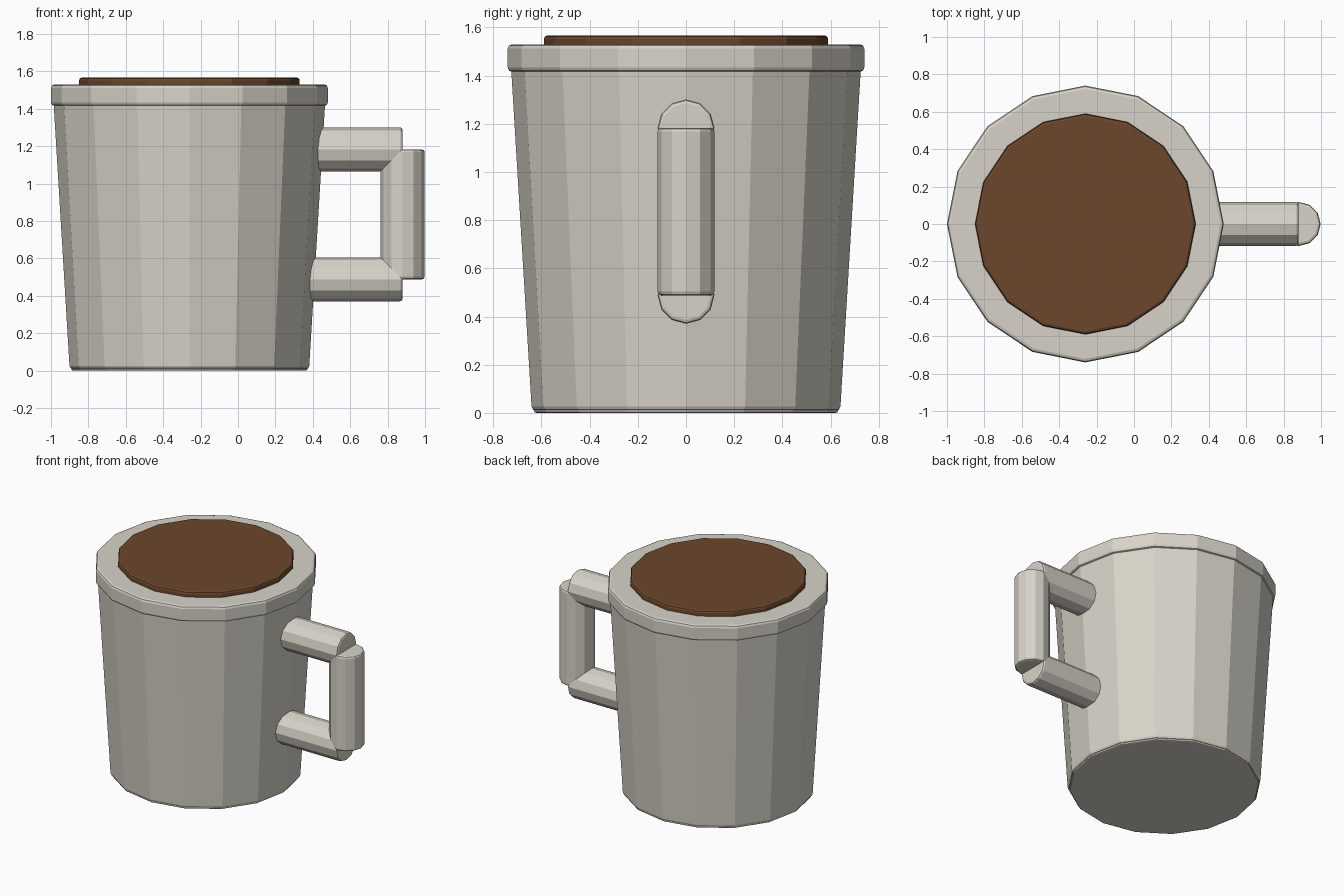
import bpy, math
from mathutils import Vector

if "Cube" in bpy.data.objects:
    bpy.data.objects.remove(bpy.data.objects["Cube"])


def material(name, color):
    m = bpy.data.materials.new(name)
    m.diffuse_color = (*color, 1)
    m.use_nodes = True
    m.node_tree.nodes["Principled BSDF"].inputs["Base Color"].default_value = m.diffuse_color
    return m


ceramic = material("warm grey ceramic", (0.68, 0.65, 0.58))
coffee_brown = material("coffee brown", (0.15, 0.063, 0.025))


def frustum(name, start, end, r1, r2, sides, mat, bevel):
    """Flat-sided cone or cylinder from start to end with softened cap edges."""
    start, end = Vector(start), Vector(end)
    axis = end - start
    bpy.ops.mesh.primitive_cone_add(
        vertices=sides, radius1=r1, radius2=r2, depth=axis.length,
        location=(start + end) / 2,
        rotation=axis.to_track_quat('Z', 'Y').to_euler())
    ob = bpy.context.object
    ob.name = name
    ob.data.materials.append(mat)
    b = ob.modifiers.new("soft edges", 'BEVEL')
    b.width = bevel
    b.segments = 2
    b.limit_method = 'ANGLE'
    b.angle_limit = math.radians(50)
    return ob


CX = -0.26      # cup axis
HX = 0.88       # handle grip axis
HR = 0.118      # handle radius
LOW, HIGH = 0.488, 1.183

# Cup: tapered body, rim band and drink surface
frustum("cup_body", (CX, 0, 0.008), (CX, 0, 1.45), 0.64, 0.727, 16, ceramic, 0.018)
frustum("cup_rim", (CX, 0, 1.415), (CX, 0, 1.53), 0.74, 0.74, 16, ceramic, 0.018)
frustum("coffee", (CX, 0, 1.50), (CX, 0, 1.567), 0.59, 0.59, 16, coffee_brown, 0.015)
frustum("cup_base", (CX, 0, 0.0), (CX, 0, 0.03), 0.63, 0.632, 16, ceramic, 0.008)

# Handle: two horizontal arms joined by an upright grip
for name, z in (("lower", LOW), ("upper", HIGH)):
    frustum(name + "_handle_arm", (0.3, 0, z), (HX, 0, z), HR, HR, 12, ceramic, 0.015)
frustum("handle_grip", (HX, 0, LOW), (HX, 0, HIGH), HR, HR, 12, ceramic, 0.015)
